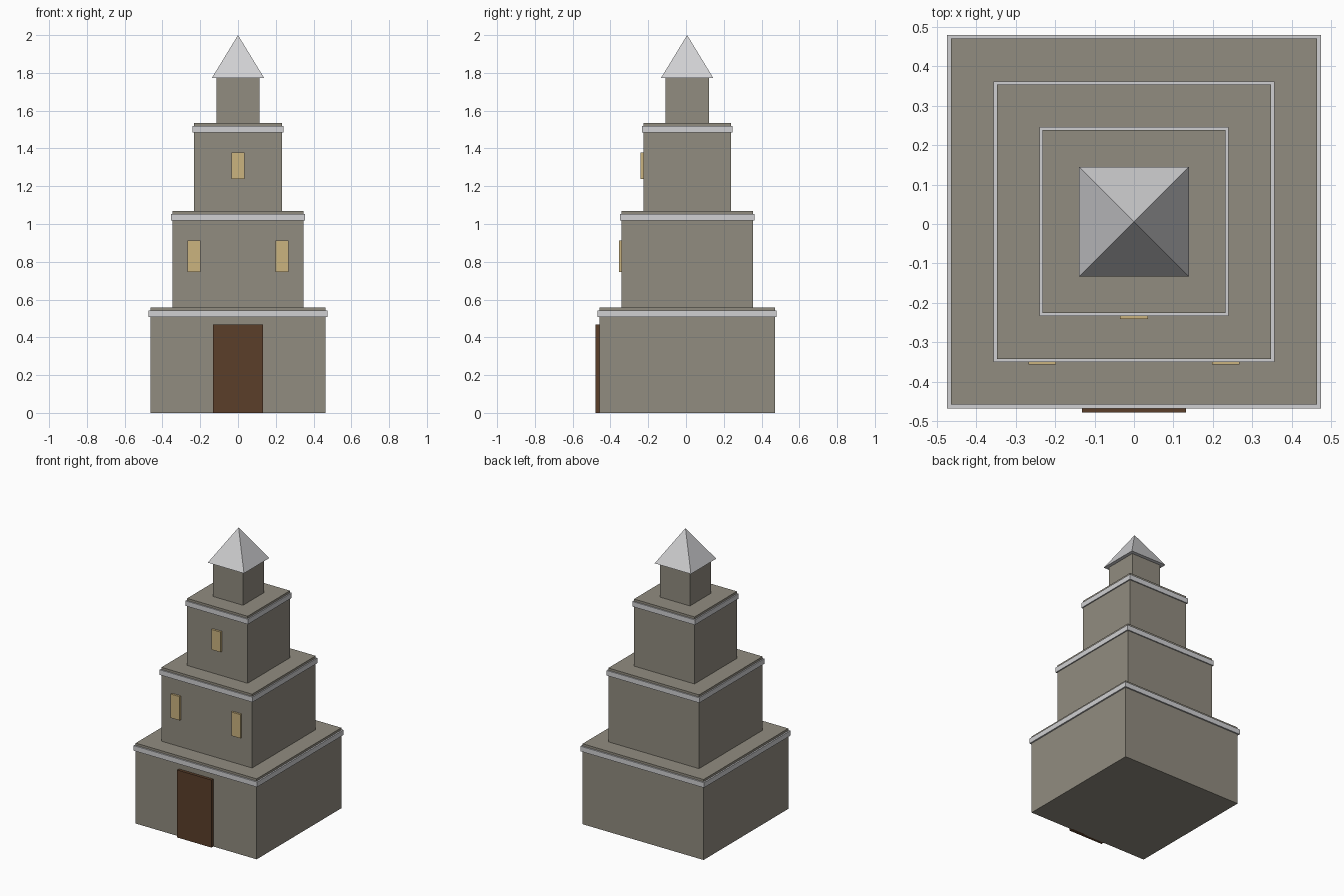
import bpy, math

if "Cube" in bpy.data.objects:
    bpy.data.objects.remove(bpy.data.objects["Cube"])

CY = 0.006  # tower axis sits slightly back, the door sticks out in front


def material(name, r, g, b):
    m = bpy.data.materials.new(name)
    lin = [((c / 255 + 0.055) / 1.055) ** 2.4 for c in (r, g, b)]
    m.diffuse_color = (*lin, 1)
    m.use_nodes = True
    m.node_tree.nodes["Principled BSDF"].inputs["Base Color"].default_value = m.diffuse_color
    return m


STONE = material("stone", 145, 140, 128)
PALE = material("pale_stone", 208, 208, 210)
GLOW = material("window_yellow", 203, 179, 127)
WOOD = material("door_brown", 91, 63, 42)


def box(name, mat, x, y, z):
    """Box from (min, max) pairs on each axis."""
    bpy.ops.mesh.primitive_cube_add(size=1, location=[(a + b) / 2 for a, b in (x, y, z)])
    o = bpy.context.object
    o.name = name
    o.scale = [b - a for a, b in (x, y, z)]
    bpy.ops.object.transform_apply(location=False, rotation=False, scale=True)
    o.data.materials.append(mat)
    return o


def square(name, mat, h, z0, z1):
    return box(name, mat, (-h, h), (CY - h, CY + h), (z0, z1))


# stepped tiers: half width, bottom, top, half width of the trim
tiers = [("base", 0.464, 0.0, 0.558, 0.474),
         ("middle", 0.348, 0.558, 1.07, 0.356),
         ("upper", 0.232, 1.07, 1.535, 0.24)]
for name, h, z0, z1, t in tiers:
    square(name + "_tier", STONE, h, z0, z1)
    square(name + "_trim", PALE, t, z1 - 0.051, z1 - 0.016)
square("lantern_tier", STONE, 0.115, 1.535, 1.772)

# pyramid roof
bpy.ops.mesh.primitive_cone_add(vertices=4, radius1=0.139 * math.sqrt(2), depth=0.228,
                                location=(0, CY, 1.886), rotation=(0, 0, math.pi / 4))
roof = bpy.context.object
roof.name = "pyramid_roof"
roof.data.materials.append(PALE)

# door and windows on the front
box("door", WOOD, (-0.132, 0.132), (-0.478, -0.45), (0, 0.468))
for side, x in (("left", -0.233), ("right", 0.233)):
    box("middle_window_" + side, GLOW, (x - 0.035, x + 0.035), (-0.356, -0.335), (0.747, 0.912))
box("upper_window", GLOW, (-0.035, 0.035), (-0.241, -0.22), (1.238, 1.378))
